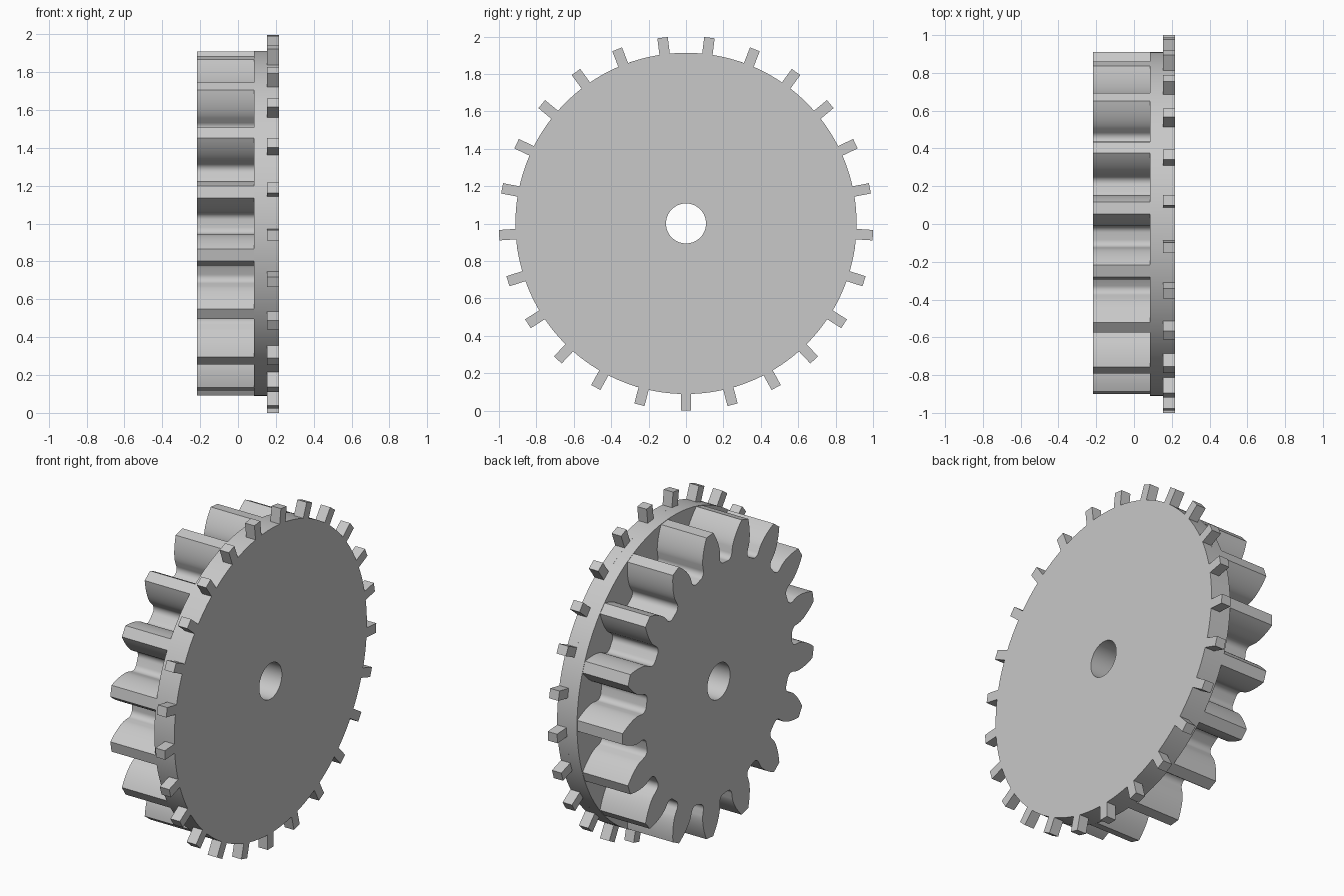
import bpy
import bmesh
from math import acos, asin, cos, pi, radians, sin, sqrt, tan
from mathutils import Vector

default = bpy.data.objects.get("Cube")
if default:
    bpy.data.objects.remove(default, do_unlink=True)

CENTRE_Z = 1.001
DISC_R, TIP_R, BORE_R = 0.912, 1.001, 0.107
PEGS, PEG_HALF = 25, 0.028
TEETH, GEAR_R = 17, 0.91

grey = bpy.data.materials.new("light grey")
grey.use_nodes = True
grey.diffuse_color = (0.58, 0.58, 0.58, 1)
grey.node_tree.nodes["Principled BSDF"].inputs["Base Color"].default_value = grey.diffuse_color


def circle(radius, count):
    return [(radius, 2 * pi * i / count) for i in range(count)]


def plate(name, outline, x0, x1):
    """Extrude a polar outline (radius, angle from straight down) with a bore along x."""
    bm = bmesh.new()
    edges = []
    for loop in (outline, circle(BORE_R, 64)):
        verts = [bm.verts.new((x0, r * sin(a), CENTRE_Z - r * cos(a))) for r, a in loop]
        edges += [bm.edges.new((verts[i - 1], verts[i])) for i in range(len(verts))]
    bmesh.ops.triangle_fill(bm, edges=edges, use_beauty=True, normal=(1, 0, 0))
    out = bmesh.ops.extrude_face_region(bm, geom=bm.faces[:])
    moved = [g for g in out["geom"] if isinstance(g, bmesh.types.BMVert)]
    bmesh.ops.translate(bm, verts=moved, vec=Vector((x1 - x0, 0, 0)))
    bmesh.ops.recalc_face_normals(bm, faces=bm.faces[:])
    mesh = bpy.data.meshes.new(name)
    bm.to_mesh(mesh)
    bm.free()
    mesh.materials.append(grey)
    mesh.shade_smooth()
    mesh.set_sharp_from_angle(angle=radians(28))
    obj = bpy.data.objects.new(name, mesh)
    bpy.context.collection.objects.link(obj)
    return obj


def pegged_outline():
    """Round rim with evenly spaced square pegs."""
    points = []
    step = 2 * pi / PEGS
    base, tip = asin(PEG_HALF / DISC_R), asin(PEG_HALF / TIP_R)
    tip_r = sqrt(TIP_R ** 2 + PEG_HALF ** 2)
    for k in range(PEGS):
        a = k * step
        points += [(DISC_R, a - base), (tip_r, a - tip), (tip_r, a + tip)]
        span = step - 2 * base
        points += [(DISC_R, a + base + span * i / 6) for i in range(6)]
    return points


def half_tooth():
    """Involute flank and rounded root, from tip to root, measured from the tooth axis."""
    module = GEAR_R / (TEETH / 2 + 1)
    base_r = module * TEETH / 2 * cos(radians(20))
    root_r = module * (TEETH / 2 - 1.25)
    base_half = pi / (2 * TEETH) + tan(radians(20)) - radians(20)
    points = []
    for i in range(11):
        r = GEAR_R + (base_r - GEAR_R) * i / 10
        press = acos(min(1, base_r / r))
        points.append((r, base_half - (tan(press) - press)))
    # fillet tangent to the radial flank and the root circle
    fillet = 0.38 * module
    c_r = root_r + fillet
    c_a = base_half + asin(fillet / c_r)
    start = pi / 2 - asin(fillet / c_r)
    for i in range(9):
        t = start * (1 - i / 8)
        u, v = c_r - fillet * cos(t), -fillet * sin(t)
        points.append((sqrt(u * u + v * v), c_a + asin(v / sqrt(u * u + v * v))))
    return points


def gear_outline():
    half = half_tooth()
    tooth = [(r, -a) for r, a in reversed(half)] + half
    return [(r, a + pi / 2 + 2 * pi * k / TEETH) for k in range(TEETH) for r, a in tooth]


# Toothed rim, backing disc and spur gear share one bore
plate("pegged_rim", pegged_outline(), 0.154, 0.216)
plate("backing_disc", circle(DISC_R, 150), 0.084, 0.154)
plate("spur_gear", gear_outline(), -0.217, 0.084)
